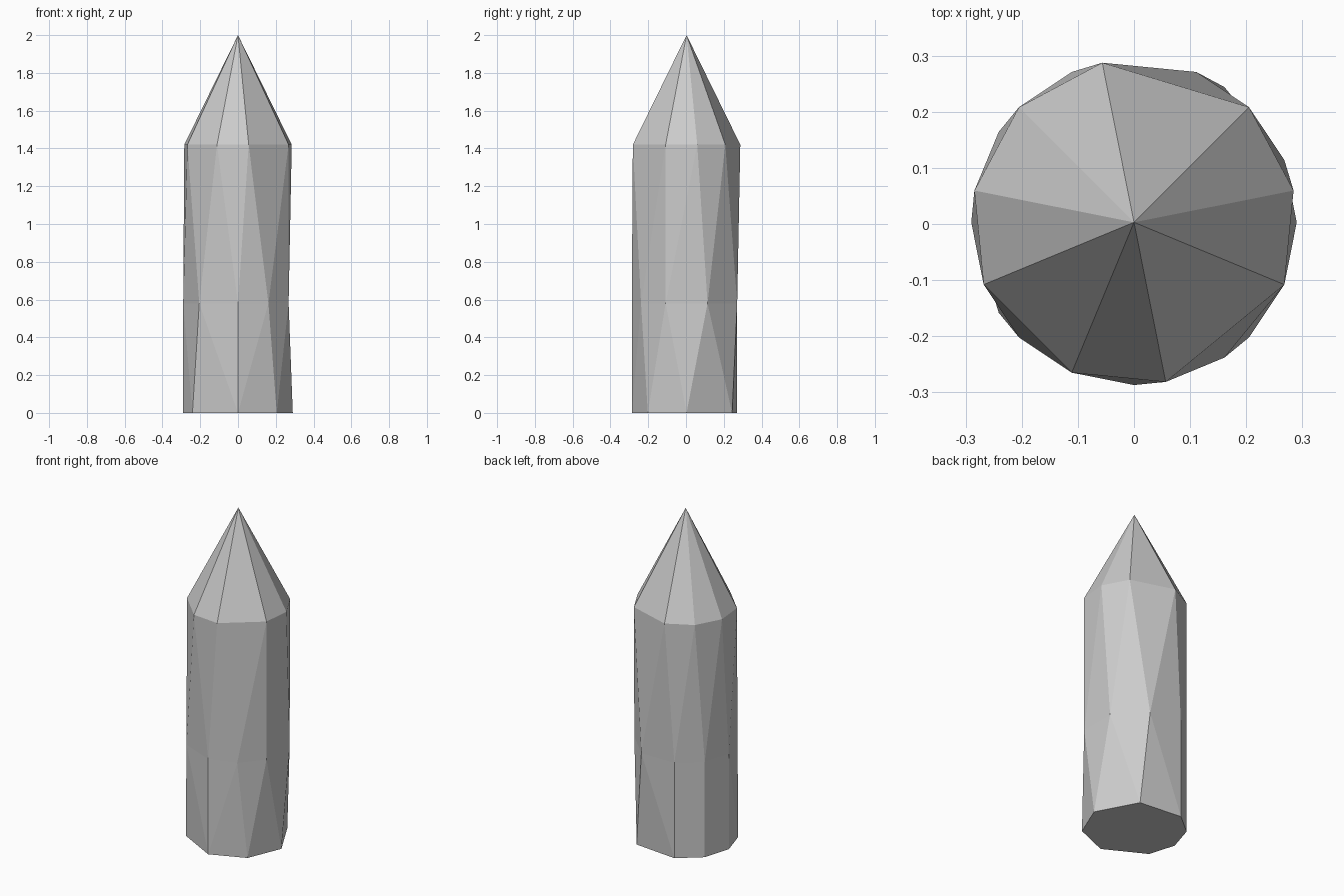
import bpy, bmesh
from math import sin, cos, radians

if "Cube" in bpy.data.objects:
    bpy.data.objects.remove(bpy.data.objects["Cube"])

R, Y0 = 0.29, 0.003
STEP = 11.25  # vertices sit on a 32-step circle

# Rings as step numbers round the circle, with their heights
BASE = [-16, -13, -8, -4, 0, 5, 10, 13]
MIDDLE = [-16, -12, -8, -5, -2, 2, 6, 10, 13]
TOP = [-17, -14, -10, -7, -2, 1, 4, 9, 12]

bm = bmesh.new()


def ring(steps, z):
    return [bm.verts.new((R * cos(radians(s * STEP)), Y0 + R * sin(radians(s * STEP)), z))
            for s in steps]


def stitch(low, low_steps, high, high_steps):
    """Join two rings with triangles, always taking the shorter diagonal."""
    a, b = low_steps + [low_steps[0] + 32], high_steps + [high_steps[0] + 32]
    n, m = len(low), len(high)
    i = j = 0
    while i < n or j < m:
        if j == m or (i < n and abs(a[i + 1] - b[j]) < abs(b[j + 1] - a[i])):
            bm.faces.new((low[i], low[(i + 1) % n], high[j % m]))
            i += 1
        else:
            bm.faces.new((low[i % n], high[(j + 1) % m], high[j]))
            j += 1


base, middle, top = ring(BASE, 0), ring(MIDDLE, 0.58), ring(TOP, 1.42)

# Faceted shaft
stitch(base, BASE, middle, MIDDLE)
stitch(middle, MIDDLE, top, TOP)
bm.faces.new(base[::-1])

# Pointed tip
apex = bm.verts.new((0, Y0, 2))
for k in range(len(top)):
    bm.faces.new((top[k], top[(k + 1) % len(top)], apex))

bmesh.ops.recalc_face_normals(bm, faces=bm.faces)
mesh = bpy.data.meshes.new("pointed_stake")
bm.to_mesh(mesh)
bm.free()
bpy.context.collection.objects.link(bpy.data.objects.new("pointed_stake", mesh))
